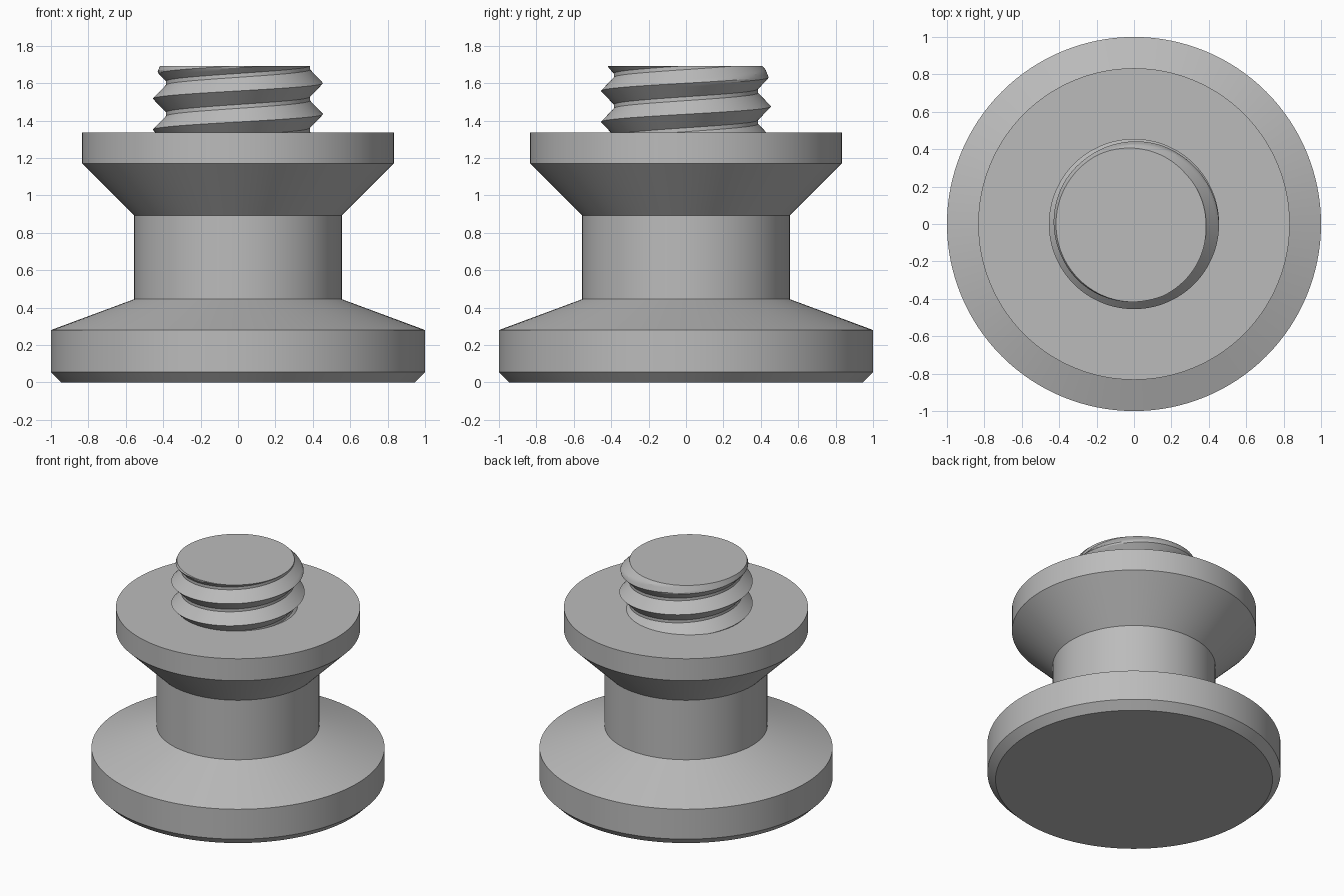
import bpy, bmesh
from math import sin, cos, pi, tau, radians

cube = bpy.data.objects.get("Cube")
if cube:
    bpy.data.objects.remove(cube, do_unlink=True)

grey = bpy.data.materials.new("plain grey")
grey.use_nodes = True
colour = (0.5, 0.5, 0.5, 1)
grey.diffuse_color = colour
grey.node_tree.nodes["Principled BSDF"].inputs["Base Color"].default_value = colour


def finish(bm, name):
    bmesh.ops.recalc_face_normals(bm, faces=bm.faces[:])
    mesh = bpy.data.meshes.new(name)
    bm.to_mesh(mesh)
    bm.free()
    mesh.materials.append(grey)
    ob = bpy.data.objects.new(name, mesh)
    bpy.context.collection.objects.link(ob)
    bpy.ops.object.select_all(action='DESELECT')
    bpy.context.view_layer.objects.active = ob
    ob.select_set(True)
    bpy.ops.object.shade_smooth_by_angle(angle=radians(20))
    return ob


SEGMENTS = 128

# Body: turned profile of base flange, neck and upper flange
profile = [(0.945, 0), (1, 0.055), (1, 0.28), (0.555, 0.445),
           (0.555, 0.893), (0.833, 1.17), (0.833, 1.335)]
bm = bmesh.new()
rings = [[bm.verts.new((r * cos(tau * i / SEGMENTS), r * sin(tau * i / SEGMENTS), z))
          for i in range(SEGMENTS)] for r, z in profile]
for low, high in zip(rings, rings[1:]):
    for i in range(SEGMENTS):
        k = (i + 1) % SEGMENTS
        bm.faces.new((low[i], low[k], high[k], high[i]))
bm.faces.new(rings[0][::-1])
bm.faces.new(rings[-1])
finish(bm, "flanged_body")

# Threaded stud: right-handed helical grid whose seam shifts by one pitch
PITCH, ROWS, TURNS = 0.166, 16, 6
ROOT, CREST, TOP, BOTTOM = 0.385, 0.455, 1.693, 1.32
START = 1.6 - 4 * PITCH


def thread_radius(row, z):
    step = min(row % ROWS, ROWS - row % ROWS)
    radius = max(ROOT, CREST - (CREST - ROOT) * step / 7)
    return min(radius, 0.417 + 0.4 * (TOP - z))  # tapered tip


bm = bmesh.new()
columns = []
for i in range(SEGMENTS):
    a = tau * i / SEGMENTS
    column = []
    for row in range(TURNS * ROWS + 1):
        z = START + PITCH * (i / SEGMENTS + row / ROWS)
        r = thread_radius(row, z)
        column.append(bm.verts.new((r * cos(a), r * sin(a), z)))
    columns.append(column)
for i in range(SEGMENTS):
    here = columns[i]
    after = columns[i + 1] if i + 1 < SEGMENTS else columns[0][ROWS:]
    for j in range(len(after) - 1):
        bm.faces.new((here[j], after[j], after[j + 1], here[j + 1]))

# Trim both ends flat and cap them
for z, direction in ((TOP, 1), (BOTTOM, -1)):
    cut = bmesh.ops.bisect_plane(bm, geom=bm.verts[:] + bm.edges[:] + bm.faces[:],
                                 plane_co=(0, 0, z), plane_no=(0, 0, direction),
                                 clear_outer=True)
    rim = [e for e in cut["geom_cut"] if isinstance(e, bmesh.types.BMEdge)]
    bmesh.ops.contextual_create(bm, geom=rim)
finish(bm, "threaded_stud")
